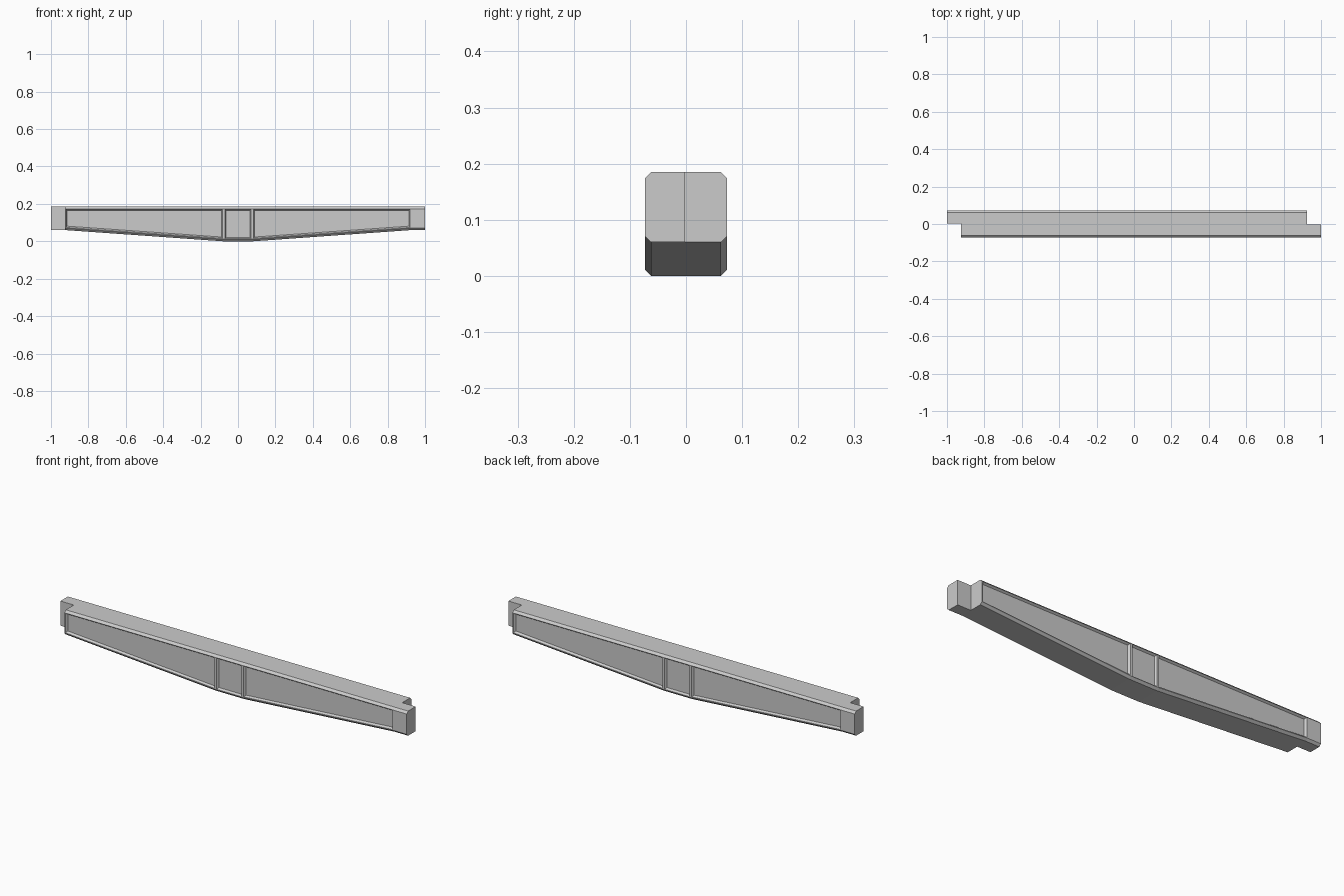
import bpy, bmesh

if "Cube" in bpy.data.objects:
    bpy.data.objects.remove(bpy.data.objects["Cube"])

W, TOP, END_Z = 0.073, 0.185, 0.06      # half width, top height, underside at the ends
FLAT, STEP, C = 0.08, 0.925, 0.011      # half flat underside, joint step, chamfer


def loft(name, rings):
    """Skin a list of equal-length rings and cap both ends."""
    bm = bmesh.new()
    rows = [[bm.verts.new(p) for p in ring] for ring in rings]
    n = len(rows[0])
    for a, b in zip(rows, rows[1:]):
        for i in range(n):
            j = (i + 1) % n
            bm.faces.new((a[i], a[j], b[j], b[i]))
    bm.faces.new(rows[0])
    bm.faces.new(rows[-1])
    bmesh.ops.recalc_face_normals(bm, faces=bm.faces)
    mesh = bpy.data.meshes.new(name)
    bm.to_mesh(mesh)
    bm.free()
    obj = bpy.data.objects.new(name, mesh)
    bpy.context.collection.objects.link(obj)
    return obj


def cut(target, cutter):
    cutter.hide_render = True
    mod = target.modifiers.new("cut", 'BOOLEAN')
    mod.operation, mod.solver, mod.object = 'DIFFERENCE', 'EXACT', cutter
    bpy.context.view_layer.objects.active = target
    bpy.ops.object.modifier_apply(modifier=mod.name)
    bpy.data.objects.remove(cutter)


def section(x, z):
    """Chamfered rectangle across the beam with its underside at z."""
    yz = [(-W + C, z), (W - C, z), (W, z + C), (W, TOP - C),
          (W - C, TOP), (-W + C, TOP), (-W, TOP - C), (-W, z + C)]
    return [(x, y, h) for y, h in yz]


# Beam body with tapered underside
beam = loft("beam", [section(x, z) for x, z in (
    (-1, END_Z), (-STEP, END_Z), (-FLAT, 0), (FLAT, 0), (STEP, END_Z), (1, END_Z))])

# Half-lap joint notches at opposite corners
for s in (-1, 1):
    ring = [(STEP, -0.002), (1.1, -0.002), (1.1, 0.2), (STEP, 0.2)]
    cut(beam, loft("notch_cutter", [[(s * x, s * y, z) for x, y in ring]
                                    for z in (-0.1, 0.3)]))


# Recessed panels with sloping rims: x range and the floor height at each end
PANELS = [(-0.913, -0.089, 0.081, 0.023), (-0.063, 0.063, 0.021, 0.021),
          (0.089, 0.913, 0.023, 0.081)]
DEPTH, RIM = 0.01, 0.007
for side in (-1, 1):
    for x0, x1, z0, z1 in PANELS:
        rings = []
        for y, o in ((W - DEPTH, 0), (W + DEPTH, 2 * RIM)):
            rings.append([(x0 - o, side * y, z0 - o), (x1 + o, side * y, z1 - o),
                          (x1 + o, side * y, 0.166 + o), (x0 - o, side * y, 0.166 + o)])
        cut(beam, loft("panel_cutter", rings))
